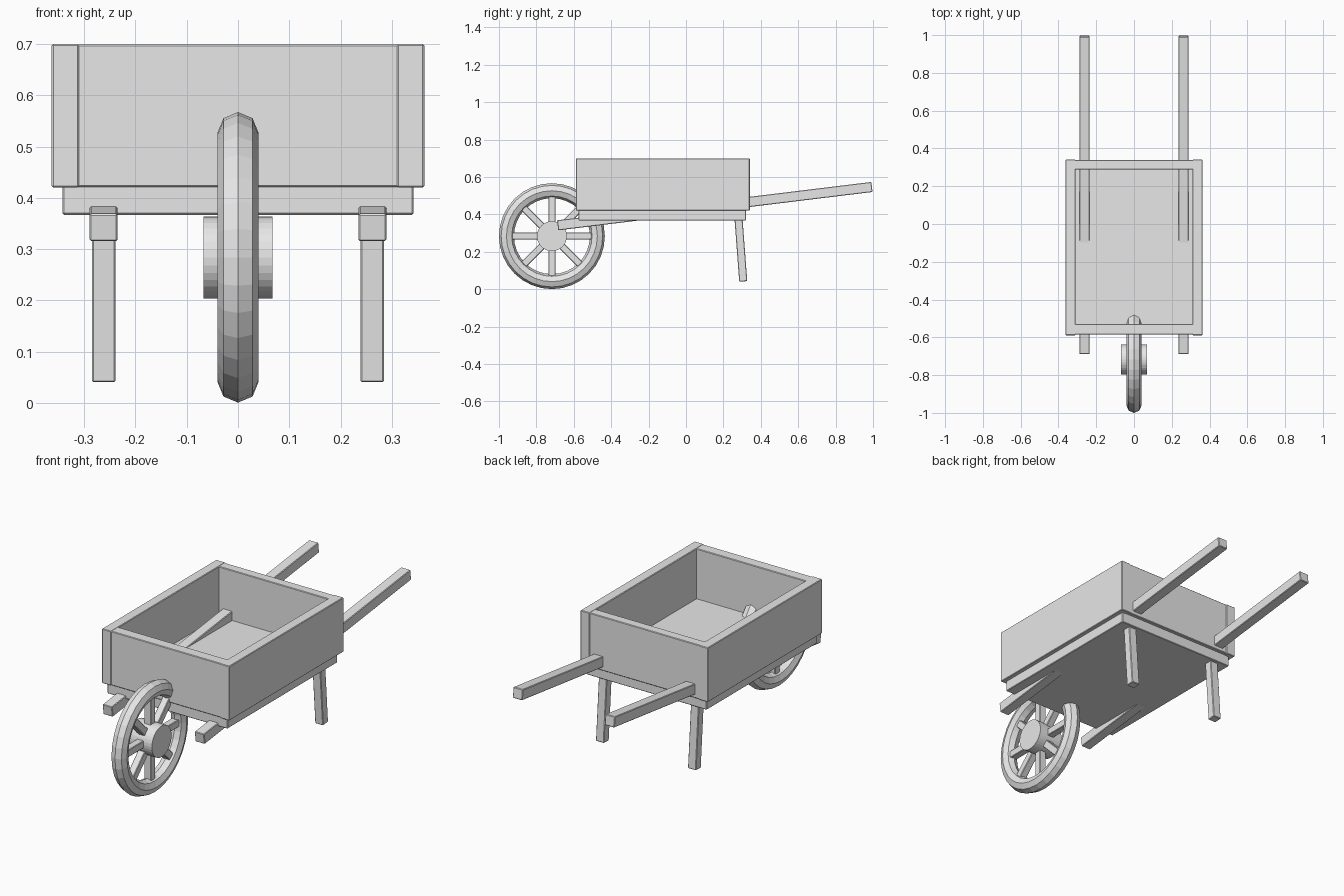
import bpy, bmesh, math
from mathutils import Matrix, Vector

cube = bpy.data.objects.get("Cube")
if cube:
    bpy.data.objects.remove(cube, do_unlink=True)

grey = bpy.data.materials.new("plain_grey")
grey.use_nodes = True
grey.diffuse_color = (0.8, 0.8, 0.8, 1)
grey.node_tree.nodes["Principled BSDF"].inputs["Base Color"].default_value = (0.8, 0.8, 0.8, 1)


def finish(name, bm, smooth=False):
    bmesh.ops.recalc_face_normals(bm, faces=bm.faces)
    mesh = bpy.data.meshes.new(name)
    bm.to_mesh(mesh)
    bm.free()
    mesh.materials.append(grey)
    obj = bpy.data.objects.new(name, mesh)
    bpy.context.collection.objects.link(obj)
    return obj


def box(name, center, size, tilt=0.0, bevel=0.003):
    """Softly bevelled beam, tilted about the x axis."""
    bm = bmesh.new()
    bmesh.ops.create_cube(bm, size=1, matrix=Matrix.Diagonal((*size, 1)))
    bmesh.ops.bevel(bm, geom=bm.edges[:], offset=bevel, segments=1, affect='EDGES')
    bm.transform(Matrix.Translation(center) @ Matrix.Rotation(tilt, 4, 'X'))
    return finish(name, bm)


def beam(name, x, start, end, width, depth):
    """Beam between two (y, z) points in the plane at x."""
    a, b = Vector((x, *start)), Vector((x, *end))
    d = b - a
    return box(name, (a + b) / 2, (width, d.length, depth), math.atan2(d.z, d.y))


# Tray: floor, two end boards and two side boards
box("tray_floor", (0, -0.127, 0.404), (0.684, 0.894, 0.074))
box("front_board", (0, -0.557, 0.56), (0.63, 0.057, 0.278))
box("back_board", (0, 0.313, 0.56), (0.63, 0.05, 0.278))

for side, s in (("left", 1), ("right", -1)):
    box(side + "_board", (s * 0.3365, -0.124, 0.56), (0.053, 0.93, 0.28))
    beam(side + "_handle", s * 0.262, (-0.686, 0.342), (0.994, 0.547), 0.054, 0.054)
    beam(side + "_leg", s * 0.262, (0.279, 0.40), (0.306, 0.042), 0.046, 0.043)

# Wheel
axle = Vector((0, -0.717, 0.284))
RIM, TUBE, STEPS, SIDES = 0.243, 0.040, 32, 8

# Rim: octagonal section swept around the axle
bm = bmesh.new()
rings = []
for i in range(STEPS):
    a = math.tau * i / STEPS
    ring = []
    for j in range(SIDES):
        t = math.tau * j / SIDES
        r = RIM + TUBE * math.cos(t)
        ring.append(bm.verts.new(axle + Vector((TUBE * math.sin(t), r * math.cos(a), r * math.sin(a)))))
    rings.append(ring)
for i in range(STEPS):
    p, q = rings[i], rings[(i + 1) % STEPS]
    for j in range(SIDES):
        k = (j + 1) % SIDES
        bm.faces.new((p[j], p[k], q[k], q[j]))
finish("wheel_rim", bm)

# Hub
bm = bmesh.new()
bmesh.ops.create_cone(bm, cap_ends=True, segments=32, radius1=0.08, radius2=0.08, depth=0.135,
                      matrix=Matrix.Translation(axle) @ Matrix.Rotation(math.pi / 2, 4, 'Y'))
finish("wheel_hub", bm)

# Spokes: four bars crossing the hub
for i in range(4):
    box(f"spoke_{i + 1}", axle, (0.038, 2 * RIM, 0.038), math.pi * i / 4)
